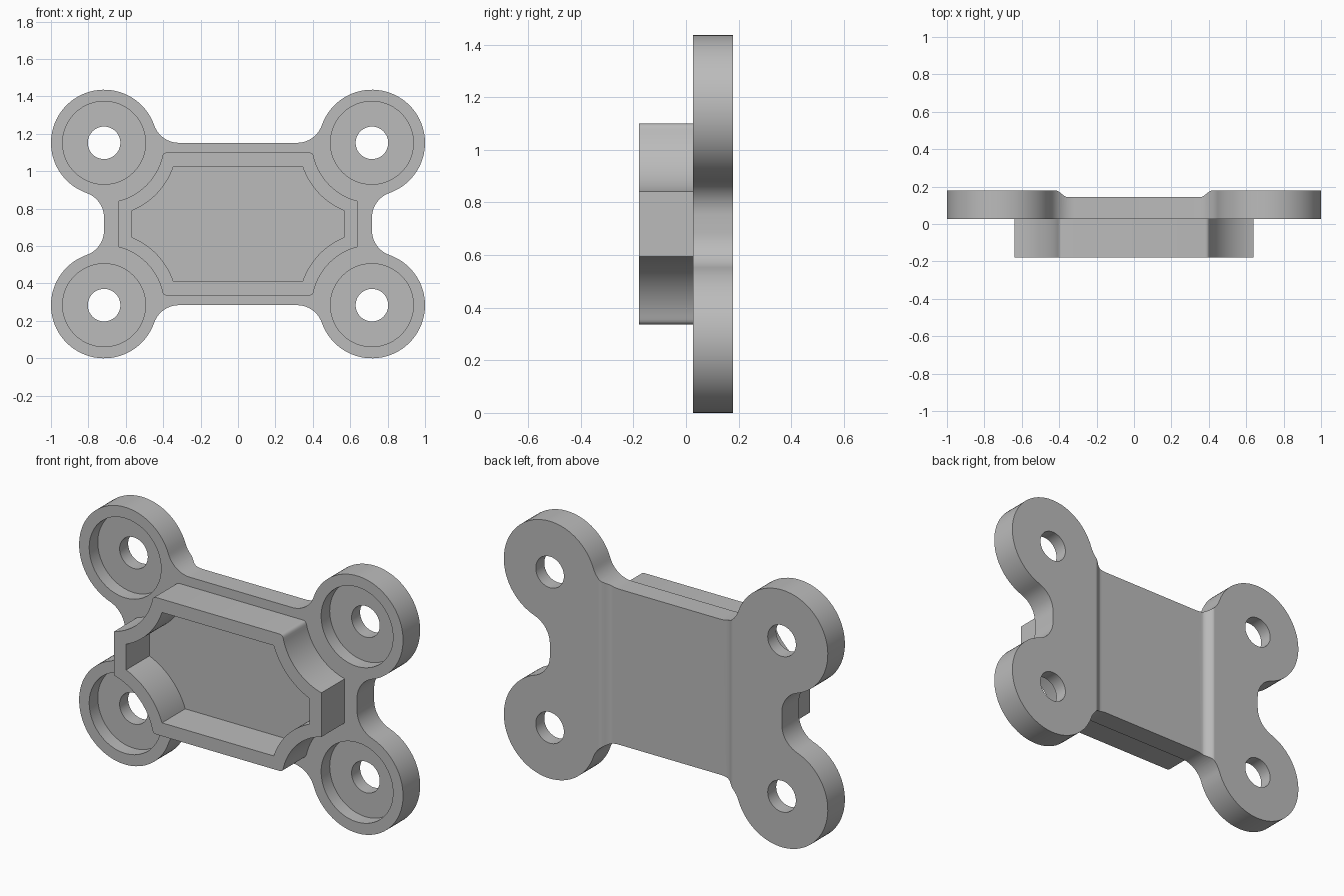
import bpy
import bmesh
from math import atan2, cos, pi, radians, sin, sqrt

if "Cube" in bpy.data.objects:
    bpy.data.objects.remove(bpy.data.objects["Cube"])

# Main dimensions
BOSS_X, BOSS_Z, BOSS_R = 0.716, 0.434, 0.284
FILLET = 0.14
MID_Z = BOSS_Z + BOSS_R
FRONT, PLATE, BACK, SEAT = -0.178, 0.027, 0.178, 0.103

grey = bpy.data.materials.new("plain grey")
grey.use_nodes = True
grey.diffuse_color = (0.5, 0.5, 0.5, 1)
grey.node_tree.nodes["Principled BSDF"].inputs["Base Color"].default_value = grey.diffuse_color


def arc(cx, cz, r, a, b, n):
    return [(cx + r * cos(a + (b - a) * i / n), cz + r * sin(a + (b - a) * i / n))
            for i in range(n + 1)]


def four_way(q):
    """Mirror a first-quadrant outline into a closed loop."""
    top = q + [(-x, z) for x, z in reversed(q)]
    return top + [(-x, -z) for x, z in top]


def prism(name, outline, lo, hi, place):
    """Extrude an outline; place maps (u, v, depth) to a position."""
    bm = bmesh.new()
    ends = [[bm.verts.new(place(u, v, d)) for u, v in outline] for d in (lo, hi)]
    for ring in ends:
        bm.faces.new(ring)
    for i in range(len(outline)):
        j = (i + 1) % len(outline)
        bm.faces.new((ends[0][i], ends[0][j], ends[1][j], ends[1][i]))
    bmesh.ops.recalc_face_normals(bm, faces=bm.faces)
    mesh = bpy.data.meshes.new(name)
    bm.to_mesh(mesh)
    bm.free()
    mesh.materials.append(grey)
    obj = bpy.data.objects.new(name, mesh)
    bpy.context.collection.objects.link(obj)
    return obj


def upright(u, v, d):
    return (u, d, v + MID_Z)


def cut(obj, cutters):
    """Subtract the cutters, bake the result and remove them."""
    for c in cutters:
        c.hide_render = True
        mod = obj.modifiers.new("cut", 'BOOLEAN')
        mod.operation = 'DIFFERENCE'
        mod.solver = 'EXACT'
        mod.object = c
    bpy.context.view_layer.update()
    graph = bpy.context.evaluated_depsgraph_get()
    baked = bpy.data.meshes.new_from_object(obj.evaluated_get(graph))
    obj.modifiers.clear()
    obj.data = baked
    for c in cutters:
        bpy.data.objects.remove(c)


def finish(obj):
    bpy.ops.object.select_all(action='DESELECT')
    obj.select_set(True)
    bpy.context.view_layer.objects.active = obj
    bpy.ops.object.shade_smooth_by_angle(angle=radians(30))


# Mounting plate: four round lugs blended into a rectangle
h = sqrt((BOSS_R + FILLET) ** 2 - FILLET ** 2)
quarter = (arc(BOSS_X + FILLET, BOSS_Z - h, FILLET, pi, atan2(h, -FILLET), 12)
           + arc(BOSS_X, BOSS_Z, BOSS_R, atan2(-h, FILLET), atan2(FILLET, -h), 48)[1:-1]
           + arc(BOSS_X - h, BOSS_Z + FILLET, FILLET, atan2(-FILLET, h), -pi / 2, 12))
plate = prism("mounting_plate", four_way(quarter), PLATE, BACK, upright)

# Bolt holes with counterbores, and the shallow channel across the back
cutters = []
for sx in (-1, 1):
    for sz in (-1, 1):
        for r, depth in ((0.222, SEAT), (0.087, 0.3)):
            ring = arc(sx * BOSS_X, sz * BOSS_Z, r, 0, 2 * pi, 48)[:-1]
            cutters.append(prism("bore_cutter", ring, -0.1, depth, upright))
ramp = [(0.355 + 0.065 * t, 0.162 - 0.0175 * cos(pi * t)) for t in (i / 10 for i in range(11))]
ramp.append((0.42, 0.3))
channel = ramp + [(-x, y) for x, y in reversed(ramp)]
cutters.append(prism("channel_cutter", channel, -1, 3, lambda u, v, d: (u, v, d)))
cut(plate, cutters)
finish(plate)


def frame_outline(hx, hz, r, rounding):
    """Rectangle with a concave scoop around each lug."""
    dx, dz = BOSS_X - hx, BOSS_Z - hz
    a = atan2(-sqrt(r * r - dx * dx), -dx)
    b = atan2(-dz, -sqrt(r * r - dz * dz))
    q = arc(BOSS_X, BOSS_Z, r, a, b + rounding / r, 24)
    if rounding:
        p0, p1 = q[-1], (BOSS_X - sqrt(r * r - dz * dz), hz)
        p2 = (p1[0] - rounding, hz)
        for t in (0.25, 0.5, 0.75, 1):
            q.append(tuple((1 - t) ** 2 * i + 2 * t * (1 - t) * j + t * t * k
                           for i, j, k in zip(p0, p1, p2)))
    return four_way(q)


# Raised hollow frame on the front
frame = prism("raised_frame", frame_outline(0.64, 0.382, 0.32, 0.02), FRONT, PLATE + 0.004, upright)
cut(frame, [prism("pocket_cutter", frame_outline(0.566, 0.308, 0.392, 0), -0.4, 0.2, upright)])
finish(frame)
